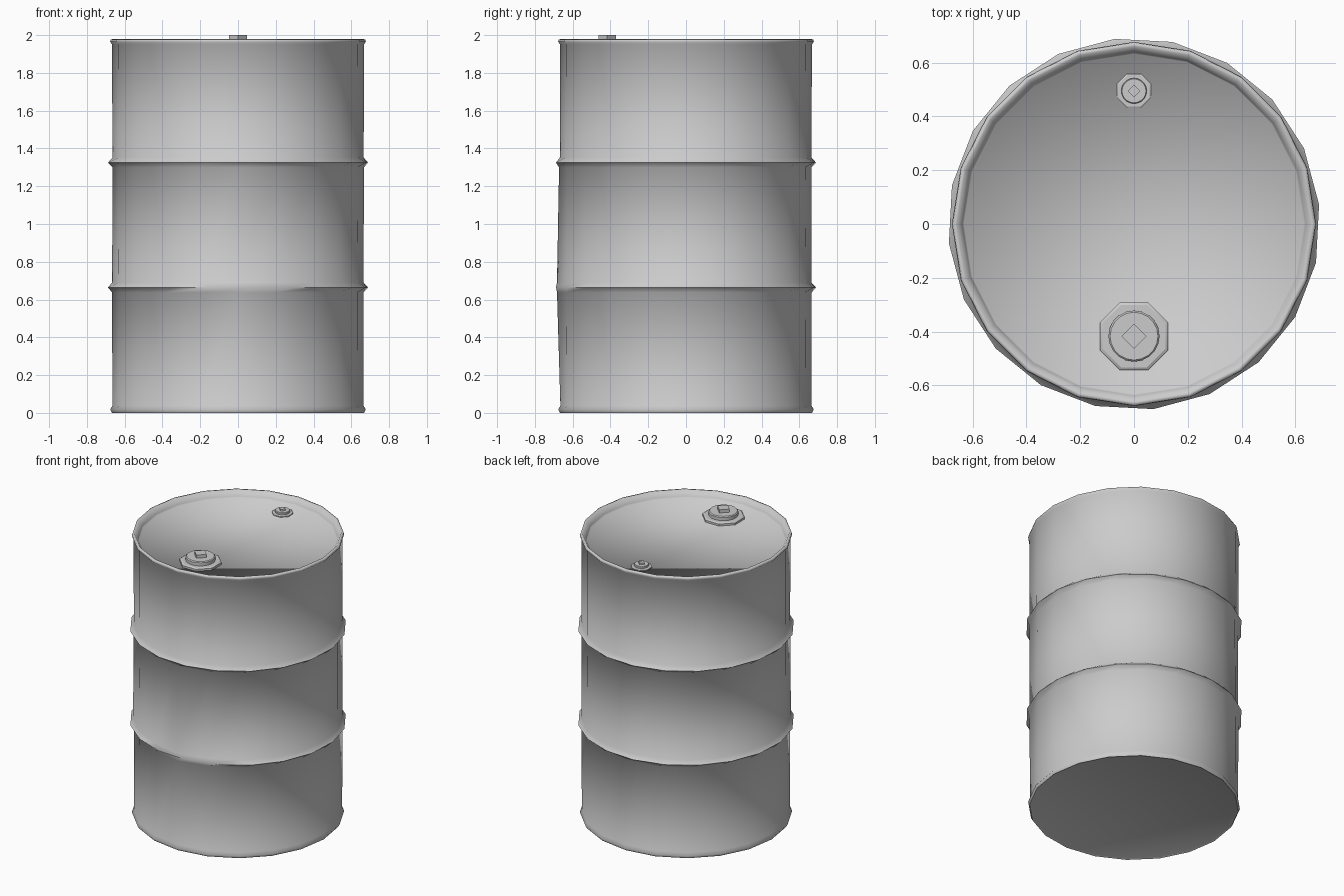
import bpy, bmesh, math, random

if "Cube" in bpy.data.objects:
    bpy.data.objects.remove(bpy.data.objects["Cube"])

random.seed(4)
SIDES = 20


def finish(name, bm, angle=40):
    bmesh.ops.recalc_face_normals(bm, faces=bm.faces)
    me = bpy.data.meshes.new(name)
    bm.to_mesh(me)
    bm.free()
    ob = bpy.data.objects.new(name, me)
    bpy.context.collection.objects.link(ob)
    bpy.context.view_layer.objects.active = ob
    ob.select_set(True)
    bpy.ops.object.shade_smooth_by_angle(angle=math.radians(angle))
    ob.select_set(False)
    return ob


def lathe(bm, profile, sides, centre=(0, 0), turn=0.0):
    """Spin (radius, z, twist in degrees) rings and cap both ends."""
    rings = []
    for r, z, twist in profile:
        ring = []
        for i in range(sides):
            a = turn + math.radians(twist) + 2 * math.pi * i / sides
            ring.append(bm.verts.new((centre[0] + r * math.cos(a),
                                      centre[1] + r * math.sin(a), z)))
        rings.append(ring)
    for lo, hi in zip(rings, rings[1:]):
        for i in range(sides):
            j = (i + 1) % sides
            bm.faces.new((lo[i], lo[j], hi[j], hi[i]))
    bm.faces.new(rings[0][::-1])
    bm.faces.new(rings[-1])
    return rings


# Drum shell: rolled rims, two slightly twisted hoops, recessed lid
bm = bmesh.new()
shell = [
    (0.655, 0.006, 0), (0.667, 0.0, 0), (0.677, 0.018, 0), (0.665, 0.038, 0),
    (0.667, 0.638, 0), (0.692, 0.664, 6), (0.667, 0.690, 0),
    (0.667, 1.300, 0), (0.692, 1.325, 6), (0.667, 1.352, 0),
    (0.667, 1.952, 0), (0.677, 1.964, 0), (0.674, 1.977, 0),
    (0.660, 1.979, 0), (0.638, 1.940, 0), (0.633, 1.930, 0),
]
rings = lathe(bm, shell, SIDES)
# Worn sheet metal: small knocks, and the weld seam bulging at the front
for k in (4, 6, 7, 9):
    for v in rings[k]:
        s = 1 + random.uniform(-0.006, 0.004)
        v.co.x *= s
        v.co.y *= s
for k, y in ((4, -0.683), (6, -0.683), (7, -0.672)):
    rings[k][15].co.y = y
finish("drum_shell", bm, 75)


def bung(name, y, s, z0):
    # Octagonal flange
    bm = bmesh.new()
    lathe(bm, [(0.137 * s, z0, 0), (0.137 * s, z0 + 0.016 * s, 0),
               (0.126 * s, z0 + 0.022 * s, 0)], 8, (0, y), math.pi / 8)
    finish(name + "_flange", bm, 30)
    # Round plug
    bm = bmesh.new()
    lathe(bm, [(0.095 * s, z0, 0), (0.095 * s, z0 + 0.044 * s, 0),
               (0.089 * s, z0 + 0.050 * s, 0)], 20, (0, y))
    finish(name + "_plug", bm, 30)
    # Square wrench head
    bm = bmesh.new()
    lathe(bm, [(0.047 * s, z0 + 0.04 * s, 0), (0.047 * s, z0 + 0.072 * s, 0)],
          4, (0, y))
    finish(name + "_square_head", bm, 30)


bung("large_bung", -0.417, 1.0, 1.928)
bung("small_bung", 0.495, 0.5, 1.928)
